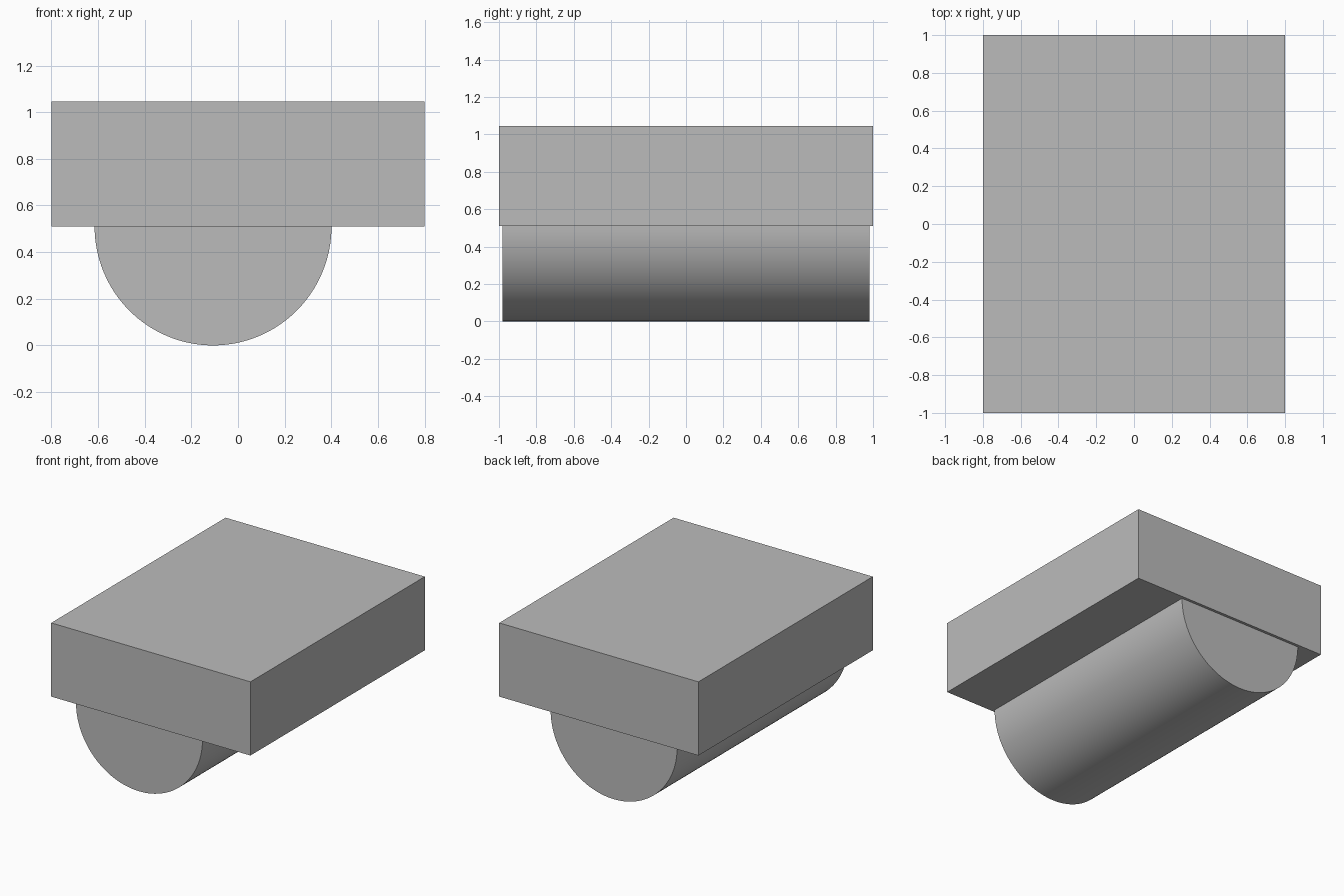
import bpy
import bmesh
import math

cube = bpy.data.objects.get("Cube")
if cube:
    bpy.data.objects.remove(cube, do_unlink=True)

# Single grey material
GREY = (0.5, 0.5, 0.5, 1.0)
mat = bpy.data.materials.new("plain grey")
mat.use_nodes = True
mat.diffuse_color = GREY
mat.node_tree.nodes["Principled BSDF"].inputs["Base Color"].default_value = GREY


def extrude_profile(name, points, half_depth):
    """Solid made by extruding an x-z outline along y."""
    bm = bmesh.new()
    face = bm.faces.new([bm.verts.new((x, -half_depth, z)) for x, z in points])
    ext = bmesh.ops.extrude_face_region(bm, geom=[face], use_keep_orig=True)
    moved = [v for v in ext["geom"] if isinstance(v, bmesh.types.BMVert)]
    bmesh.ops.translate(bm, verts=moved, vec=(0, 2 * half_depth, 0))
    bmesh.ops.recalc_face_normals(bm, faces=bm.faces[:])
    mesh = bpy.data.meshes.new(name)
    bm.to_mesh(mesh)
    bm.free()
    mesh.materials.append(mat)
    obj = bpy.data.objects.new(name, mesh)
    bpy.context.collection.objects.link(obj)
    return obj


SLAB_BOTTOM, SLAB_TOP, SLAB_HALF_WIDTH = 0.51, 1.045, 0.8
RADIUS, CENTRE_X, SEGMENTS = 0.508, -0.107, 64

# Rectangular slab on top
w = SLAB_HALF_WIDTH
extrude_profile("slab", [(-w, SLAB_BOTTOM), (w, SLAB_BOTTOM),
                         (w, SLAB_TOP), (-w, SLAB_TOP)], 1.0)

# Half cylinder underneath, set off to one side
angles = [math.pi * (1 + i / SEGMENTS) for i in range(SEGMENTS + 1)]
arc = [(CENTRE_X + RADIUS * math.cos(a), SLAB_BOTTOM * (1 + math.sin(a)))
       for a in angles]
half_round = extrude_profile("half_round_base", arc, 0.98)

# Smooth the curved surface, keep the end edges sharp
bpy.ops.object.select_all(action="DESELECT")
half_round.select_set(True)
bpy.context.view_layer.objects.active = half_round
bpy.ops.object.shade_smooth_by_angle(angle=math.radians(30))
